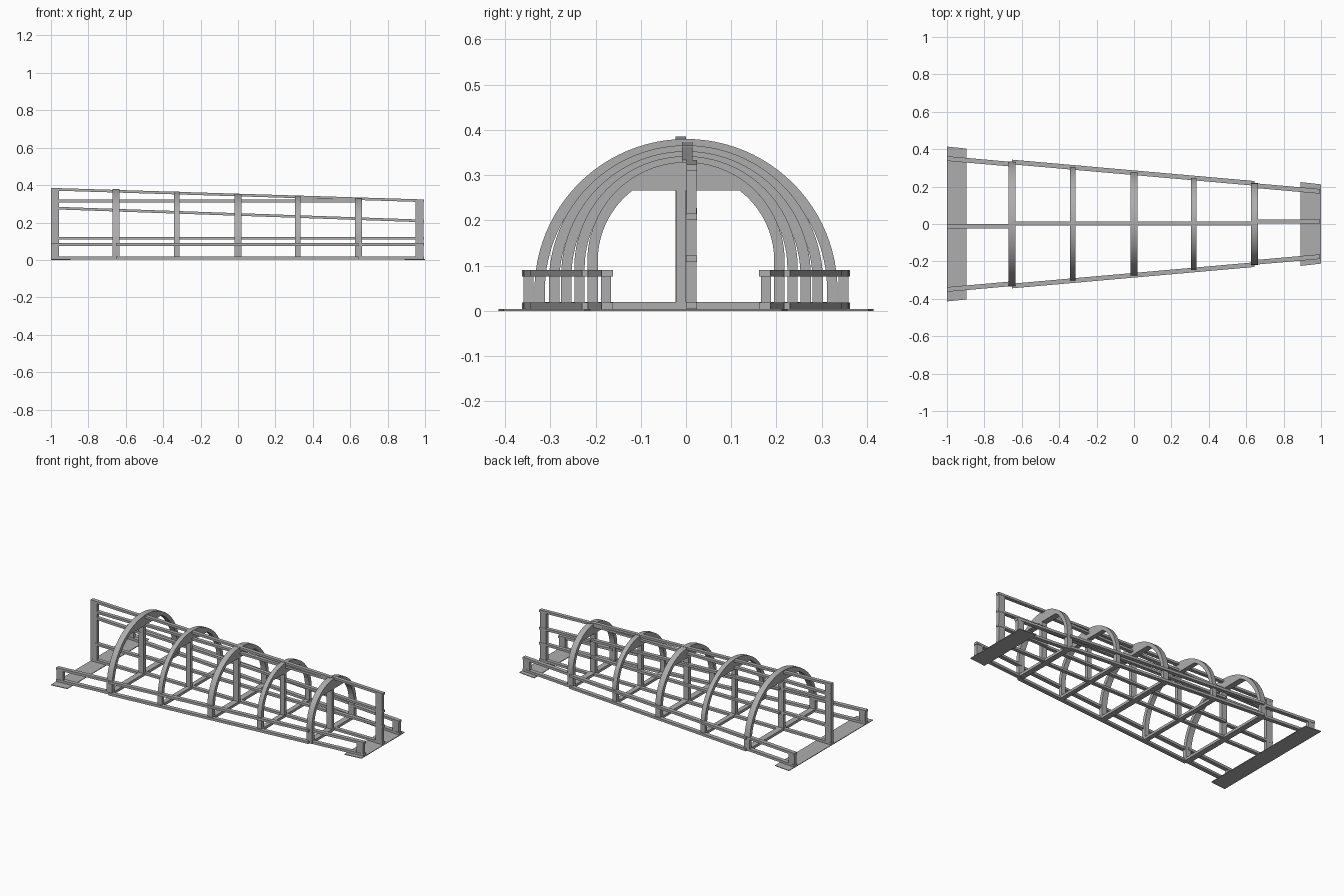
import bpy
import bmesh
from math import cos, sin, pi, asin

cube = bpy.data.objects.get("Cube")
if cube:
    bpy.data.objects.remove(cube, do_unlink=True)

steel = bpy.data.materials.new("grey_steel")
steel.use_nodes = True
GREY = (0.42, 0.42, 0.42, 1)
steel.diffuse_color = GREY
steel.node_tree.nodes["Principled BSDF"].inputs["Base Color"].default_value = GREY


def finish(name, bm):
    bmesh.ops.recalc_face_normals(bm, faces=bm.faces[:])
    mesh = bpy.data.meshes.new(name)
    bm.to_mesh(mesh)
    bm.free()
    mesh.materials.append(steel)
    obj = bpy.data.objects.new(name, mesh)
    bpy.context.collection.objects.link(obj)
    return obj


def bar(name, a, b, width, height):
    """Bar along x from a to b, with its cross-section in the yz plane."""
    bm = bmesh.new()
    bmesh.ops.create_cube(bm, size=1)
    for v in bm.verts:
        end = a if v.co.x < 0 else b
        v.co = (end[0], end[1] + v.co.y * width, end[2] + v.co.z * height)
    return finish(name, bm)


def post(name, x, y, z0, z1, wx=0.043, wy=0.022):
    z = (z0 + z1) / 2
    return bar(name, (x - wx / 2, y, z), (x + wx / 2, y, z), wy, z1 - z0)


def prism(name, outline, x, depth):
    """Outline of (y, z) points extruded along x."""
    bm = bmesh.new()
    face = bm.faces.new([bm.verts.new((x - depth / 2, y, z)) for y, z in outline])
    ext = bmesh.ops.extrude_face_region(bm, geom=[face])
    moved = [g for g in ext["geom"] if isinstance(g, bmesh.types.BMVert)]
    bmesh.ops.translate(bm, verts=moved, vec=(depth, 0, 0))
    return finish(name, bm)


def arch_outline(r, top, thick=0.023, gusset=0.063, steps=48):
    """Arch with straight legs and a flat-bottomed web under the crown."""
    zc = top - r
    ri = r - thick
    outer = [(r * cos(pi * i / steps), zc + r * sin(pi * i / steps))
             for i in range(steps + 1)]
    chord = asin((r - gusset) / ri)
    arc = [chord * i / 20 for i in range(21)]
    right = [(ri * cos(t), zc + ri * sin(t)) for t in arc]
    left = [(-y, z) for y, z in reversed(right)]
    # up the outside, over the crown, then back along the inside
    return ([(r, 0.004)] + outer + [(-r, 0.004), (-ri, 0.004)]
            + left[::-1] + right[::-1] + [(ri, 0.004)])


# Arches with centre post and floor cross beam: x, radius, crown height, depth
ARCHES = [(-0.653, 0.335, 0.38, 0.037), (-0.327, 0.303, 0.366, 0.029),
          (0.0, 0.276, 0.353, 0.037), (0.32, 0.247, 0.342, 0.029),
          (0.645, 0.218, 0.329, 0.037)]
for n, (x, r, top, depth) in enumerate(ARCHES, 1):
    prism(f"arch_{n}", arch_outline(r, top), x, depth).data.shade_smooth()
    post(f"arch_post_{n}", x, -0.011, 0.004, top - 0.06, depth)
    post(f"floor_cross_beam_{n}", x, 0, 0.004, 0.02, depth, 2 * r - 0.02)

for obj in [o for o in bpy.data.objects if o.name.startswith("arch_") and "post" not in o.name]:
    bpy.context.view_layer.objects.active = obj
    obj.select_set(True)
    bpy.ops.object.shade_smooth_by_angle(angle=pi / 6)
    obj.select_set(False)

# Spans between the end posts and the outer arches, with sideways offsets
X0, X1 = ARCHES[0][0], ARCHES[-1][0]
SPANS = [("rear", -1.0, X0, -0.012, 0.0), ("middle", X0, X1, 0.003, 0.012),
         ("fore", X1, 0.995, 0.013, 0.0)]


def lerp(x, z0, z1):
    return z0 + (z1 - z0) * (x + 1) / 2


# Spine bars: name, height at each end
SPINE = [("ridge_bar", 0.378, 0.316), ("upper_level_bar", 0.315, 0.315),
         ("sloping_bar", 0.278, 0.208), ("lower_level_bar", 0.115, 0.115),
         ("floor_centre_bar", 0.012, 0.012)]
for name, z0, z1 in SPINE:
    for span, xa, xb, y, _ in SPANS:
        if name == "upper_level_bar" and span == "fore":
            continue
        bar(f"{name}_{span}", (xa, y, lerp(xa, z0, z1)),
            (xb, y, lerp(xb, z0, z1)), 0.023, 0.014)

# Side rails following the taper, upper and lower
for side, s in (("left", 1), ("right", -1)):
    for span, xa, xb, _, out in SPANS:
        ya, yb = (s * (lerp(x, 0.35, 0.174) + out) for x in (xa, xb))
        for level, z in (("upper", 0.083), ("lower", 0.011)):
            bar(f"{level}_side_rail_{side}_{span}", (xa, ya, z), (xb, yb, z),
                0.025, 0.015)
    # Short posts at the ends of the rails
    for end, x in (("rear", -0.978), ("fore", 0.97)):
        post(f"rail_post_{side}_{end}", x, s * lerp(x, 0.35, 0.174), 0.003, 0.088)

# Tall end posts
post("end_post_rear", -0.978, -0.012, 0.003, 0.38)
post("end_post_fore", 0.97, 0.012, 0.003, 0.32)

# Thin ground plates with tapered ends
for name, xa, xb, wa, wb in (("ground_plate_rear", -1.0, -0.895, 0.414, 0.403),
                             ("ground_plate_fore", 0.89, 1.0, 0.224, 0.212)):
    plate = bar(name, (xa, 0, 0.002), (xb, 0, 0.002), 2 * wa, 0.004)
    for v in plate.data.vertices:
        if v.co.x > (xa + xb) / 2:
            v.co.y *= wb / wa
